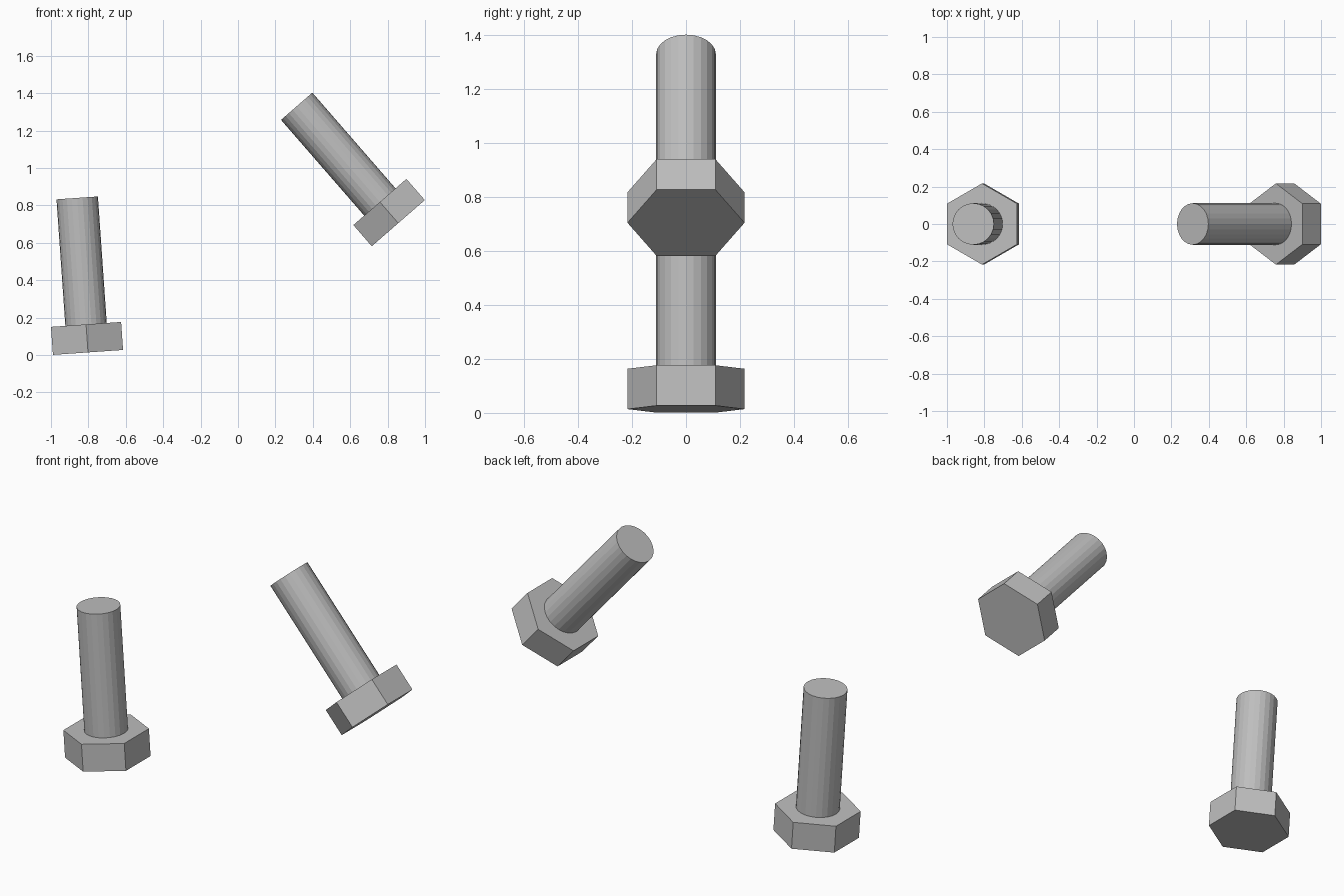
import bpy
from math import radians
from mathutils import Matrix

cube = bpy.data.objects.get("Cube")
if cube:
    bpy.data.objects.remove(cube, do_unlink=True)

HEAD_R, HEAD_H = 0.217, 0.15
SHAFT_R, LENGTH = 0.111, 0.828

steel = bpy.data.materials.new("grey_steel")
steel.use_nodes = True
colour = (0.52, 0.52, 0.52, 1)
steel.diffuse_color = colour
steel.node_tree.nodes["Principled BSDF"].inputs["Base Color"].default_value = colour


def prism(name, sides, radius, z0, z1, frame):
    """Flat-sided prism from z0 to z1 along the bolt axis."""
    bpy.ops.mesh.primitive_cylinder_add(vertices=sides, radius=radius, depth=z1 - z0)
    obj = bpy.context.object
    obj.name = name
    obj.matrix_world = frame @ Matrix.Translation((0, 0, (z0 + z1) / 2))
    obj.data.materials.append(steel)


def bolt(name, x, z, tilt):
    """Hex bolt leaning toward -x, placed by the centre of its head's underside."""
    frame = Matrix.Translation((x, 0, z)) @ Matrix.Rotation(radians(-tilt), 4, "Y")
    prism(name + "_head", 6, HEAD_R, 0, HEAD_H, frame)
    prism(name + "_shaft", 24, SHAFT_R, HEAD_H, LENGTH, frame)


bolt("upright_bolt", -0.802, 0.014, 4)
bolt("tilted_bolt", 0.857, 0.705, 41)
